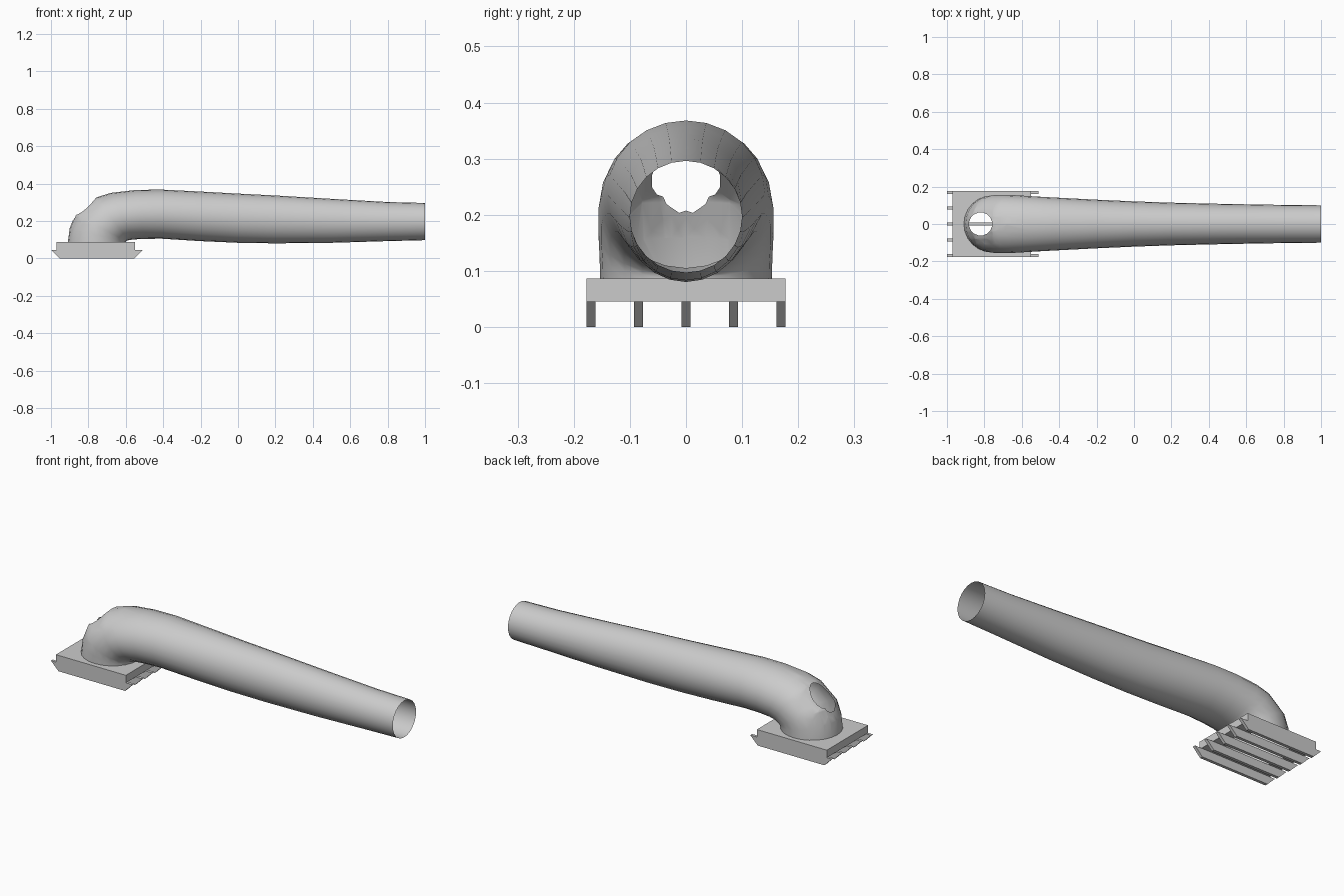
import bpy, bmesh, math
from mathutils import Vector

cube = bpy.data.objects.get("Cube")
if cube:
    bpy.data.objects.remove(cube)

grey = bpy.data.materials.new("light_grey")
grey.use_nodes = True
GREY = (0.6, 0.6, 0.6, 1)
grey.diffuse_color = GREY
grey.node_tree.nodes["Principled BSDF"].inputs["Base Color"].default_value = GREY


def make_object(name, bm):
    bmesh.ops.recalc_face_normals(bm, faces=bm.faces)
    mesh = bpy.data.meshes.new(name)
    bm.to_mesh(mesh)
    bm.free()
    mesh.materials.append(grey)
    obj = bpy.data.objects.new(name, mesh)
    bpy.context.collection.objects.link(obj)
    return obj


def extruded(name, profile, y, width):
    """Prism from an x-z profile, centred on y."""
    bm = bmesh.new()
    face = bm.faces.new([bm.verts.new((x, y - width / 2, z)) for x, z in profile])
    new = bmesh.ops.extrude_face_region(bm, geom=[face])["geom"]
    verts = [g for g in new if isinstance(g, bmesh.types.BMVert)]
    bmesh.ops.translate(bm, vec=(0, width, 0), verts=verts)
    return make_object(name, bm)


def activate(obj):
    bpy.ops.object.select_all(action='DESELECT')
    obj.select_set(True)
    bpy.context.view_layer.objects.active = obj


# Tube sections: outer x, z, inner x, z, half width
SIDES = 24
sections = [
    (-0.91, 0.085, -0.60, 0.085, 0.153),
    (-0.90, 0.16, -0.60, 0.089, 0.154),
    (-0.87, 0.235, -0.598, 0.092, 0.156),
    (-0.76, 0.325, -0.585, 0.097, 0.156),
    (-0.68, 0.35, -0.56, 0.101, 0.153),
    (-0.55, 0.365, -0.50, 0.104, 0.147),
    (-0.42, 0.368, -0.41, 0.105, 0.141),
    (-0.20, 0.357, -0.20, 0.092, 0.130),
    (0.00, 0.346, 0.00, 0.083, 0.121),
    (0.20, 0.336, 0.20, 0.080, 0.114),
    (0.50, 0.318, 0.50, 0.083, 0.107),
    (0.80, 0.301, 0.80, 0.092, 0.102),
    (1.00, 0.296, 1.00, 0.097, 0.100),
]
bm = bmesh.new()
rings = []
for ox, oz, ix, iz, half in sections:
    outer, inner = Vector((ox, 0, oz)), Vector((ix, 0, iz))
    centre, arm = (outer + inner) / 2, (outer - inner) / 2
    ring = []
    for i in range(SIDES):
        a = math.tau * i / SIDES
        ring.append(bm.verts.new(centre + arm * math.cos(a) + Vector((0, half * math.sin(a), 0))))
    rings.append(ring)
for a, b in zip(rings, rings[1:]):
    for i in range(SIDES):
        j = (i + 1) % SIDES
        bm.faces.new((a[i], a[j], b[j], b[i]))

# Round vent cut straight down through the top of the bend
vent, radius = Vector((-0.82, 0, 0.28)), 0.061
directions = [Vector((math.cos(math.tau * i / 16), math.sin(math.tau * i / 16), 0)) for i in range(16)]


def near_vent(face):
    c = face.calc_center_median()
    return c.z > 0.17 and c.x < -0.65 and abs(c.y) < 0.12


for d in directions:
    faces = [f for f in bm.faces if near_vent(f)]
    geom = faces + list({e for f in faces for e in f.edges}) + list({v for f in faces for v in f.verts})
    bmesh.ops.bisect_plane(bm, geom=geom, dist=1e-5, plane_co=vent + d * radius, plane_no=d)
hole = [f for f in bm.faces if near_vent(f) and
        all((f.calc_center_median() - vent).dot(d) < radius for d in directions)]
bmesh.ops.delete(bm, geom=hole, context='FACES')
tube = make_object("curved_tube", bm)
activate(tube)
bpy.ops.object.shade_smooth_by_angle(angle=math.radians(40))

# Base plate with the duct opening
plate = extruded("base_plate", [(-0.97, 0.045), (-0.55, 0.045), (-0.55, 0.086), (-0.97, 0.086)], 0, 0.354)
bpy.ops.mesh.primitive_cylinder_add(vertices=SIDES, radius=0.153, depth=0.3, location=(-0.755, 0, 0.06))
cutter = bpy.context.object
cutter.name = "opening_cutter"
cutter.hide_render = True
cut = plate.modifiers.new("opening", 'BOOLEAN')
cut.operation = 'DIFFERENCE'
cut.solver = 'EXACT'
cut.object = cutter
activate(plate)
bpy.ops.object.modifier_apply(modifier=cut.name)
bpy.data.objects.remove(cutter)

# Five runners beneath the plate
for i in range(5):
    extruded(f"runner_{i + 1}", [(-1, 0.045), (-0.955, 0), (-0.555, 0), (-0.51, 0.045)],
             (i - 2) * 0.0845, 0.016)
